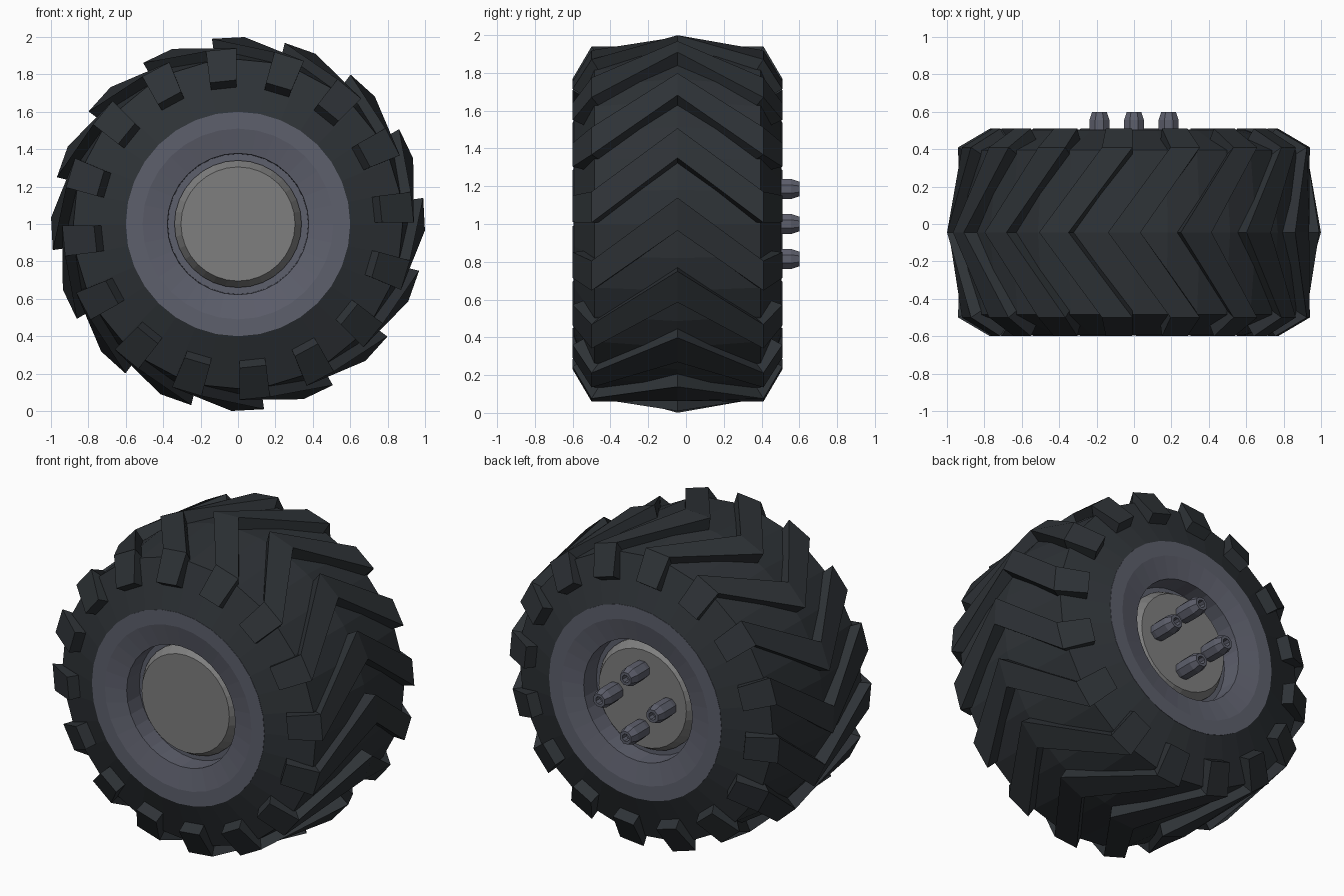
import bpy, bmesh
from math import sin, cos, radians, pi

if "Cube" in bpy.data.objects:
    bpy.data.objects.remove(bpy.data.objects["Cube"])

CY = -0.045   # wheel mid-plane
CZ = 1.0      # axle height
LUGS = 16


def material(name, color):
    m = bpy.data.materials.new(name)
    m.diffuse_color = (*color, 1)
    m.use_nodes = True
    m.node_tree.nodes["Principled BSDF"].inputs["Base Color"].default_value = m.diffuse_color
    return m


rubber = material("rubber", (0.027, 0.032, 0.037))
painted = material("painted_metal", (0.11, 0.115, 0.15))
bare = material("bare_metal", (0.21, 0.21, 0.21))


def finish(bm, name, mat):
    bmesh.ops.remove_doubles(bm, verts=bm.verts, dist=1e-5)
    bmesh.ops.recalc_face_normals(bm, faces=bm.faces)
    me = bpy.data.meshes.new(name)
    bm.to_mesh(me)
    bm.free()
    ob = bpy.data.objects.new(name, me)
    bpy.context.collection.objects.link(ob)
    me.materials.append(mat)
    return ob


def polar(r, deg, y):
    a = radians(deg)
    return (r * cos(a), y, r * sin(a))


def lathe(name, profile, sides, mat, closed=False, at=(0, CY, CZ), turn=0):
    """Spin (radius, y) points around the y axis; open ends are capped."""
    bm = bmesh.new()
    rings = [[bm.verts.new(polar(r, turn + 360 * i / sides, y)) for i in range(sides)]
             for r, y in profile]
    pairs = list(zip(rings, rings[1:]))
    if closed:
        pairs.append((rings[-1], rings[0]))
    else:
        bm.faces.new(rings[0])
        bm.faces.new(rings[-1])
    for p, q in pairs:
        for i in range(sides):
            j = (i + 1) % sides
            bm.faces.new((p[i], p[j], q[j], q[i]))
    ob = finish(bm, name, mat)
    ob.location = at
    return ob


def both_sides(half, middle=()):
    """Mirror a half profile across the mid-plane."""
    return [(r, -y) for r, y in half] + list(middle) + [(r, y) for r, y in reversed(half)]


# Tire carcass with straight conical sidewalls
lathe("tire", both_sides([(0.57, 0.45), (0.60, 0.548), (0.88, 0.44)], [(0.925, 0)]),
      32, rubber, closed=True)

# Rim with a raised lip and recessed centre on both sides
lathe("rim", both_sides([(0.60, 0.55), (0.51, 0.55), (0.378, 0.522),
                         (0.375, 0.40), (0.33, 0.40)]), 32, painted, closed=True)

# Hub with chamfered faces
lathe("hub", both_sides([(0.305, 0.477), (0.34, 0.42), (0.34, 0.2)]), 32, bare)

# Chevron tread lugs: (y, outer radius, inner radius, inner y, angle, half width)
half = [(0.555, 0.77, 0.72, 0.48, 0.5, 5.3),
        (0.455, 0.94, 0.85, 0.40, 0.0, 5.0)]
stations = [(-y, ro, ri, -yi, a, w) for y, ro, ri, yi, a, w in half]
stations += [(0, 1.0, 0.90, 0, 20, 5.0)] + half[::-1]
bm = bmesh.new()
for k in range(LUGS):
    base = 5.5 + k * 360 / LUGS
    loops = []
    for y, ro, ri, yi, a, w in stations:
        c = base + a
        loops.append([bm.verts.new(p) for p in (
            polar(ro, c - w, y), polar(ro, c + w, y),
            polar(ri, c + w, yi), polar(ri, c - w, yi))])
    for p, q in zip(loops, loops[1:]):
        for i in range(4):
            j = (i + 1) % 4
            bm.faces.new((p[i], p[j], q[j], q[i]))
    bm.faces.new(loops[0])
    bm.faces.new(loops[-1])
finish(bm, "tread_lugs", rubber).location = (0, CY, CZ)

# Four hollow-tipped mounting studs on the back
for i in range(4):
    a = i * pi / 2
    lathe(f"stud_{i + 1}", [(0.048, 0.40), (0.058, 0.46), (0.058, 0.555),
                            (0.042, 0.60), (0.024, 0.60), (0.024, 0.56)],
          8, painted, at=(0.185 * cos(a), 0, CZ + 0.185 * sin(a)), turn=22.5)
